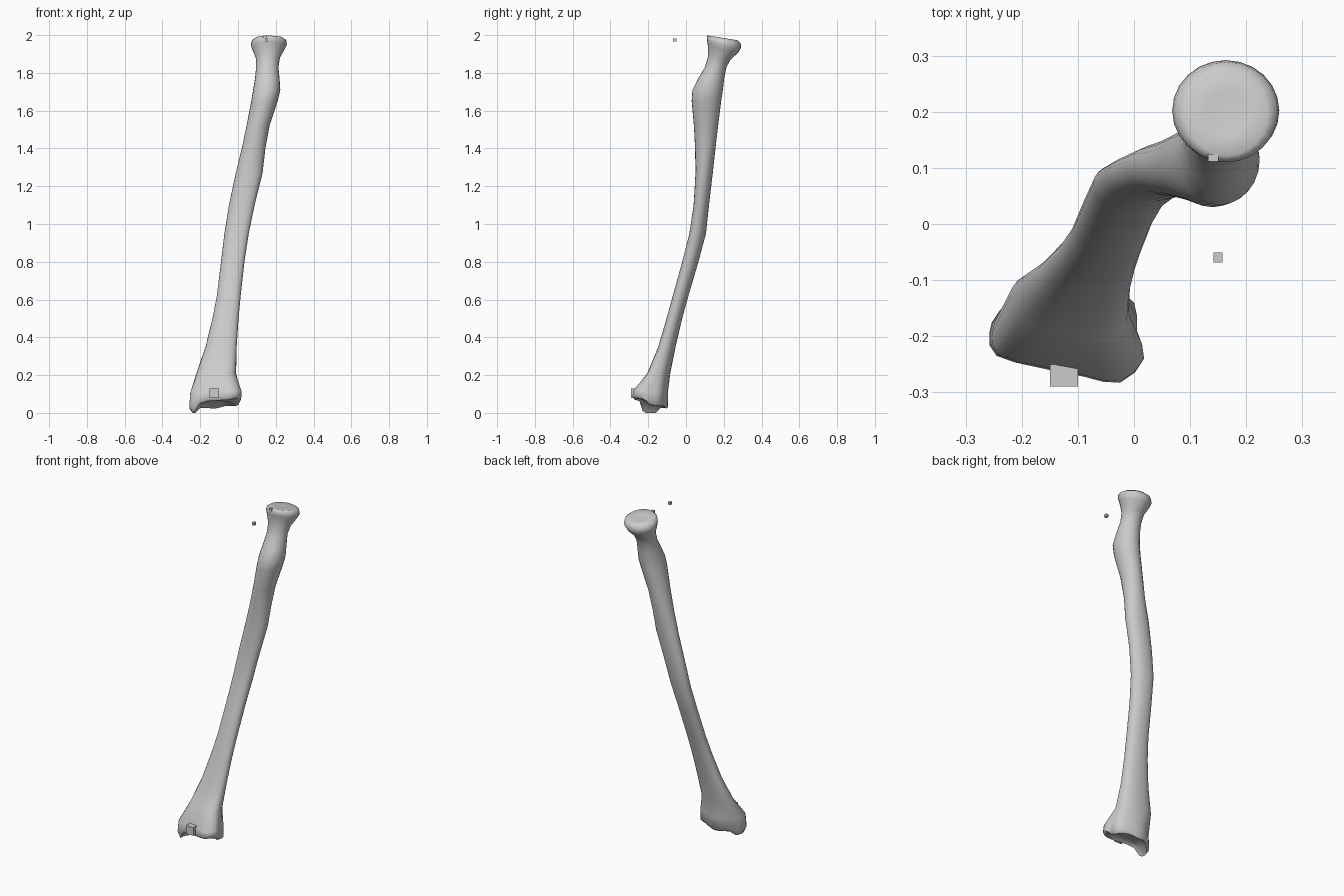
import bpy, bmesh, math
from mathutils import Vector

if "Cube" in bpy.data.objects:
    bpy.data.objects.remove(bpy.data.objects["Cube"])

N = 24


def spow(v, p):
    return math.copysign(abs(v) ** p, v)


def section(z, x0, x1, y0, y1, skew=0.0, power=1.0, tilt=0.0):
    """Skewed oval ring fitted to the given x and y extents."""
    cx, cy, hx, hy = (x0 + x1) / 2, (y0 + y1) / 2, (x1 - x0) / 2, (y1 - y0) / 2
    ring = []
    for i in range(N):
        t = 2 * math.pi * i / N
        y = hy * spow(math.sin(t + skew), power)
        ring.append(Vector((cx + hx * spow(math.cos(t), power), cy + y, z - tilt * y)))
    return ring


def densify(pts):
    """Doubles a closed outline with smooth midpoints."""
    out, n = [], len(pts)
    for i in range(n):
        a, b, c, d = (pts[(i + k) % n] for k in (-1, 0, 1, 2))
        out += [b, (9 * (b + c) - a - d) / 16]
    return out


# Flared wrist end: outline with the styloid point at -x
rim = densify([Vector(p) for p in (
    (.005, -.19, .05), (0, -.14, .045), (-.06, -.108, .045), (-.12, -.095, .03),
    (-.18, -.105, .035), (-.24, -.155, .03), (-.258, -.195, .025), (-.245, -.235, .05),
    (-.17, -.256, .075), (-.09, -.272, .08), (-.025, -.283, .085), (.018, -.24, .085))])
mid = Vector((-.12, -.19, .07))


def shrink(k, dz):
    return [Vector((mid.x + (p.x - mid.x) * k, mid.y + (p.y - mid.y) * k,
                    p.z * k + mid.z * (1 - k) + dz)) for p in rim]


tip = shrink(.88, -.012)
for p in tip:                       # styloid tip reaches the ground
    if p.x < -.215:
        p.z = max(0, p.z - .03)
low = min(p.z for p in tip)
for p in tip:
    p.z -= low if p.z < low + .01 else 0
collar = [Vector((p.x * .98, p.y * .98 - .003, .11 + .2 * (p.z - .05))) for p in rim]

rings = [shrink(.3, 0), shrink(.65, 0), tip, rim, collar]
# Shaft, tuberosity, neck and head
rings += [section(*s) for s in (
    (.21, -.22, -.01, -.205, -.083, -.2, .85),
    (.35, -.172, -.007, -.147, -.055, -.2, .88),
    (.5, -.135, .003, -.103, -.02, -.2, .9),
    (.62, -.112, .014, -.07, .013, -.2, .9),
    (.8, -.09, .034, -.02, .066, -.2, .9),
    (.95, -.072, .057, .018, .106, -.2, .9),
    (1.1, -.048, .088, .04, .122, -.15, .92),
    (1.27, -.012, .13, .05, .142, -.1, .95),
    (1.4, .02, .145, .048, .156),
    (1.52, .045, .167, .042, .17),
    (1.65, .07, .21, .03, .186),
    (1.71, .08, .224, .034, .195),
    (1.77, .09, .22, .065, .202),
    (1.83, .096, .214, .1, .214),
    (1.88, .094, .222, .117, .236, 0, 1, .15),
    (1.925, .075, .247, .116, .278, 0, 1, .2),
    (1.95, .068, .259, .112, .292, 0, 1, .18),
    (1.972, .074, .256, .11, .289, 0, 1, .16),
    (1.985, .092, .238, .122, .272, 0, 1, .16),
    (1.98, .125, .205, .16, .235, 0, 1, .15))]

bm = bmesh.new()
loops = [[bm.verts.new(p) for p in r] for r in rings]
for a, b in zip(loops, loops[1:]):
    for i in range(N):
        j = (i + 1) % N
        bm.faces.new((a[i], a[j], b[j], b[i]))
bm.faces.new(loops[0][::-1])
bm.faces.new(loops[-1])
bmesh.ops.recalc_face_normals(bm, faces=bm.faces)
mesh = bpy.data.meshes.new("forearm_bone")
bm.to_mesh(mesh)
bm.free()
bone = bpy.data.objects.new("forearm_bone", mesh)
bpy.context.collection.objects.link(bone)
bpy.context.view_layer.objects.active = bone
bone.select_set(True)
bpy.ops.object.shade_smooth_by_angle(angle=math.radians(60))

# Small marker blocks
for name, loc, size in (
        ("wrist_marker", (-.125, -.27, .105), (.05, .04, .05)),
        ("free_marker", (.15, -.06, 1.973), (.016, .018, .016)),
        ("head_marker", (.141, .118, 1.99), (.019, .014, .016))):
    bpy.ops.mesh.primitive_cube_add(size=1, location=loc)
    cube = bpy.context.object
    cube.name = name
    cube.scale = size
